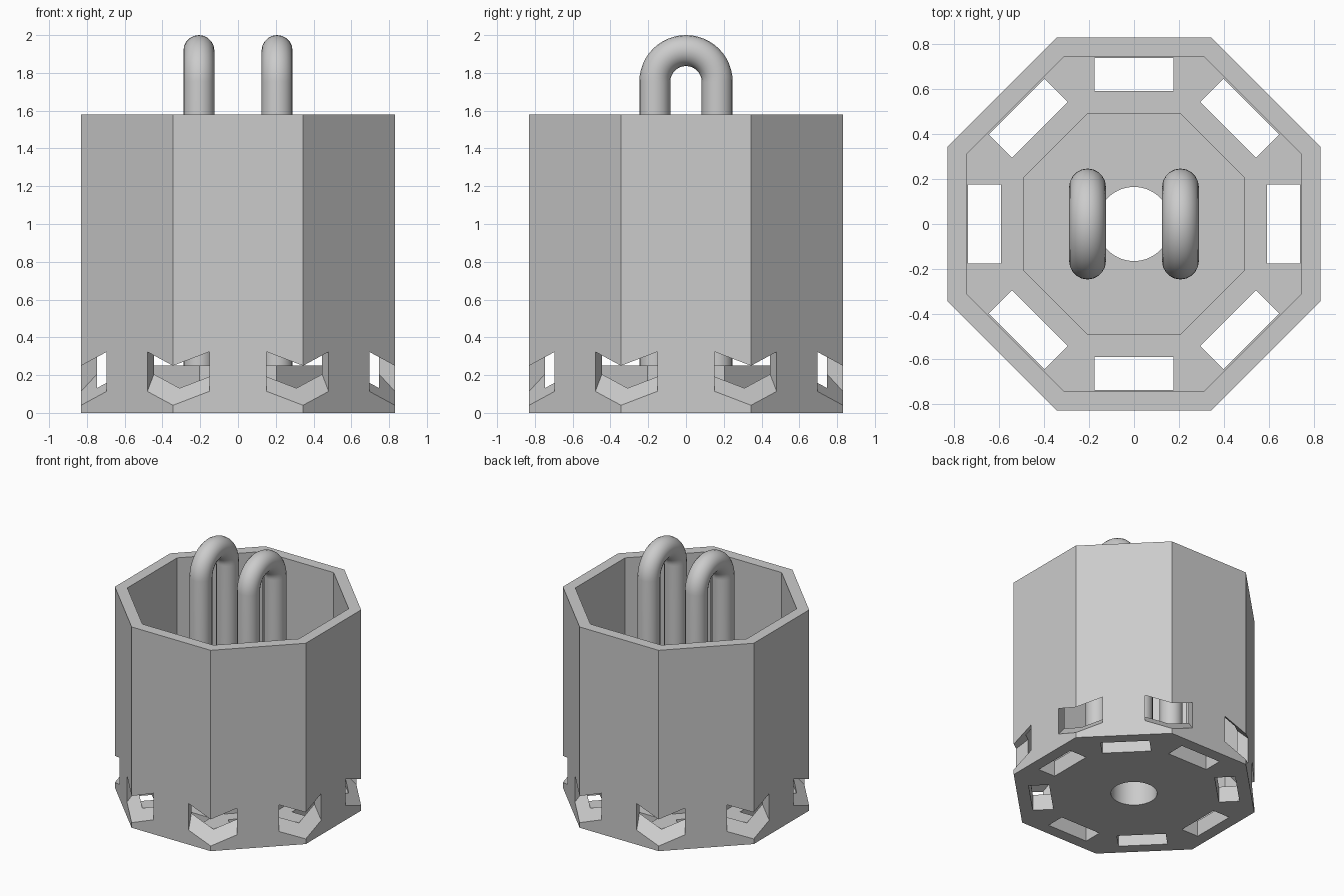
import bpy
from math import cos, sin, pi, radians
from mathutils import Matrix

cube = bpy.data.objects.get("Cube")
if cube:
    bpy.data.objects.remove(cube, do_unlink=True)

WALL_TOP, FLOOR_TOP, BLOCK_TOP = 1.58, 0.125, 0.25
OUTER, INNER, BLOCK = 0.831, 0.747, 0.495     # octagon apothems
TUBE, BEND = 0.082, 0.165                     # tube and bend radii
COS8 = cos(pi / 8)

grey = bpy.data.materials.new("plain_grey")
grey.use_nodes = True
COLOUR = (0.6, 0.6, 0.6, 1)
grey.diffuse_color = COLOUR
grey.node_tree.nodes["Principled BSDF"].inputs["Base Color"].default_value = COLOUR


def prism(name, sides, radius, z0, z1):
    bpy.ops.mesh.primitive_cylinder_add(vertices=sides, radius=radius, depth=z1 - z0,
                                        location=(0, 0, (z0 + z1) / 2),
                                        rotation=(0, 0, pi / sides))
    ob = bpy.context.object
    ob.name = name
    bpy.ops.object.transform_apply(location=True, rotation=True, scale=True)
    return ob


def box(name, size, matrix):
    bpy.ops.mesh.primitive_cube_add(size=1)
    ob = bpy.context.object
    ob.name = name
    ob.data.transform(matrix @ Matrix.Diagonal((*size, 1)))
    return ob


def combine(target, other, operation):
    other.hide_render = True
    mod = target.modifiers.new(other.name, 'BOOLEAN')
    mod.operation, mod.object, mod.solver = operation, other, 'EXACT'
    bpy.context.view_layer.objects.active = target
    bpy.ops.object.modifier_apply(modifier=mod.name)
    bpy.data.objects.remove(other, do_unlink=True)


# Octagonal cup
cup = prism("octagonal_cup", 8, OUTER / COS8, 0, WALL_TOP)
cup.data.materials.append(grey)
combine(cup, prism("cavity", 8, INNER / COS8, FLOOR_TOP, WALL_TOP + 0.2), 'DIFFERENCE')

for i in range(8):
    # Floor slot at the middle of each side
    turn = Matrix.Rotation(i * pi / 4, 4, 'Z')
    slot = box("floor_slot", (0.147, 0.35, 0.6), turn @ Matrix.Translation((0.666, 0, 0)))
    combine(cup, slot, 'DIFFERENCE')
    # Sloping outlet through each corner
    turn = Matrix.Rotation((i + 0.5) * pi / 4, 4, 'Z')
    place = Matrix.Translation((OUTER / COS8, 0, 0.145)) @ Matrix.Rotation(radians(45), 4, 'Y')
    outlet = box("corner_outlet", (0.6, 0.355, 0.148), turn @ place)
    combine(cup, outlet, 'DIFFERENCE')

# Raised centre block and its round hole
combine(cup, prism("centre_block", 8, BLOCK / COS8, 0.05, BLOCK_TOP), 'UNION')
combine(cup, prism("centre_hole", 64, 0.165, -0.2, 0.6), 'DIFFERENCE')
bpy.ops.object.select_all(action='DESELECT')
cup.select_set(True)
bpy.context.view_layer.objects.active = cup
bpy.ops.object.shade_smooth_by_angle(angle=radians(25))

# Pair of bent tubes
arc_z = 2 - TUBE - BEND
path = [(BEND, BLOCK_TOP - 0.02)]
path += [(BEND * cos(a * pi / 24), arc_z + BEND * sin(a * pi / 24)) for a in range(25)]
path += [(-BEND, BLOCK_TOP - 0.02)]
for side, x in (("left", 0.207), ("right", -0.207)):
    curve = bpy.data.curves.new(side + "_bent_tube", 'CURVE')
    curve.dimensions = '3D'
    curve.bevel_depth, curve.bevel_resolution = TUBE, 8
    curve.use_fill_caps = True
    spline = curve.splines.new('POLY')
    spline.points.add(len(path) - 1)
    for point, (y, z) in zip(spline.points, path):
        point.co = (x, y, z, 1)
    curve.materials.append(grey)
    tube = bpy.data.objects.new(side + "_bent_tube", curve)
    bpy.context.collection.objects.link(tube)
    bpy.ops.object.select_all(action='DESELECT')
    tube.select_set(True)
    bpy.context.view_layer.objects.active = tube
    bpy.ops.object.convert(target='MESH')
    bpy.ops.object.shade_smooth_by_angle(angle=radians(40))
